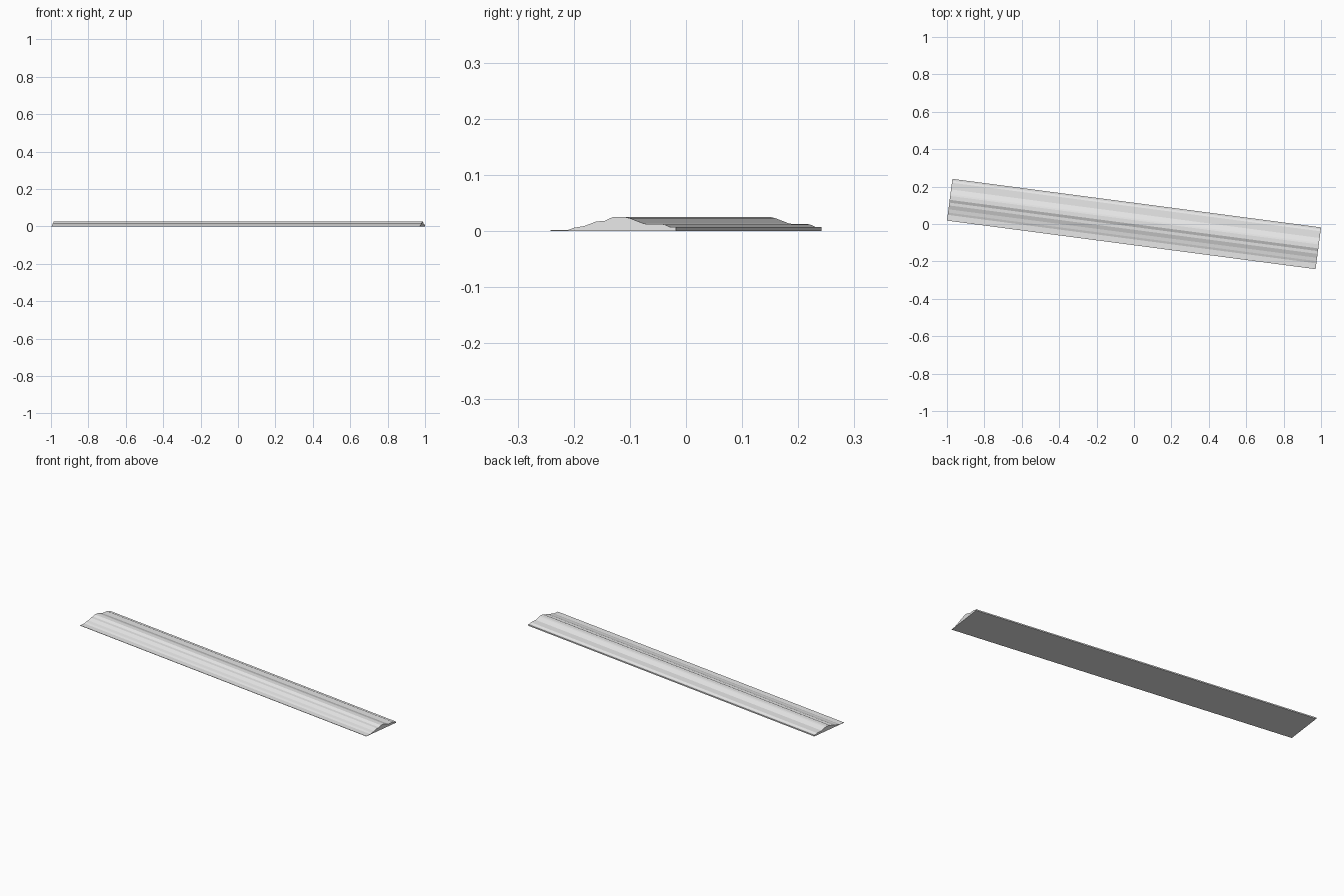
import bpy
import bmesh
from math import radians
from mathutils import Matrix

cube = bpy.data.objects.get("Cube")
if cube:
    bpy.data.objects.remove(cube, do_unlink=True)

LENGTH = 1.988
WIDTH = 0.225
TURN = radians(-7.5)

# Stepped cross-section: distance from the front edge, height
PROFILE = [
    (0, 0), (0, 0.002), (0.031, 0.002), (0.043, 0.006), (0.061, 0.009),
    (0.082, 0.017), (0.097, 0.018), (0.112, 0.025), (0.133, 0.025),
    (0.142, 0.023), (0.168, 0.013), (0.204, 0.012), (0.215, 0.007),
    (WIDTH, 0.007), (WIDTH, 0),
]

# Plain grey
grey = bpy.data.materials.new("light grey")
grey.use_nodes = True
grey.diffuse_color = (0.8, 0.8, 0.8, 1)
grey.node_tree.nodes["Principled BSDF"].inputs["Base Color"].default_value = (0.8, 0.8, 0.8, 1)

# Moulded strip: the section swept along its length, then turned about z
bm = bmesh.new()
section = bm.faces.new([bm.verts.new((-LENGTH / 2, u - WIDTH / 2, z)) for u, z in PROFILE])
swept = bmesh.ops.extrude_face_region(bm, geom=[section], use_keep_orig=True)
end_verts = [g for g in swept["geom"] if isinstance(g, bmesh.types.BMVert)]
bmesh.ops.translate(bm, verts=end_verts, vec=(LENGTH, 0, 0))
bmesh.ops.transform(bm, matrix=Matrix.Rotation(TURN, 4, "Z"), verts=bm.verts)
bmesh.ops.recalc_face_normals(bm, faces=bm.faces)

mesh = bpy.data.meshes.new("moulding_strip")
bm.to_mesh(mesh)
bm.free()
mesh.materials.append(grey)
strip = bpy.data.objects.new("moulding_strip", mesh)
bpy.context.collection.objects.link(strip)
